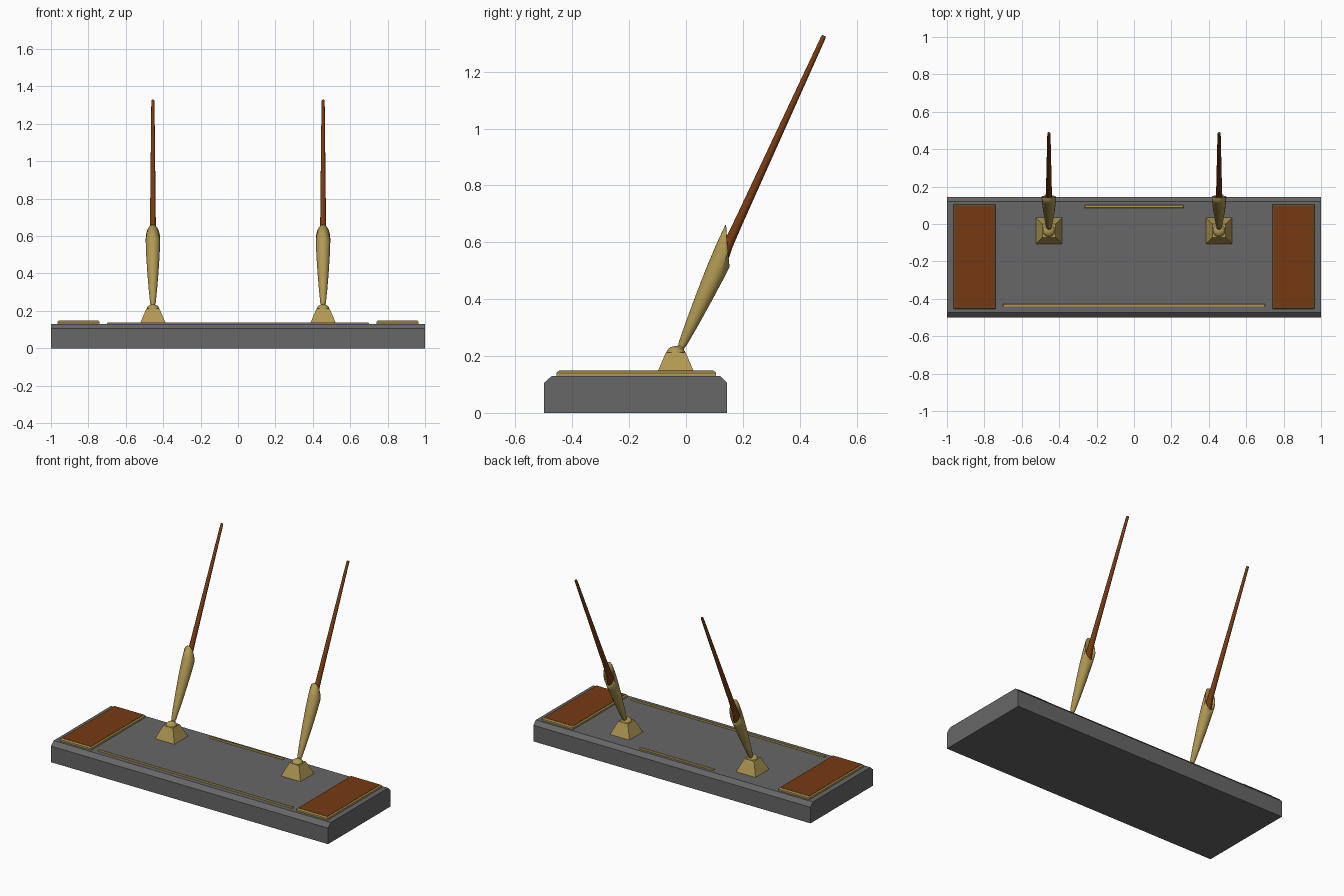
import bpy, bmesh, math
from mathutils import Vector, Matrix

if "Cube" in bpy.data.objects:
    bpy.data.objects.remove(bpy.data.objects["Cube"])


def material(name, rgb):
    m = bpy.data.materials.new(name)
    m.diffuse_color = (*rgb, 1)
    m.use_nodes = True
    m.node_tree.nodes["Principled BSDF"].inputs["Base Color"].default_value = m.diffuse_color
    return m


GREY = material("grey stone", (0.135, 0.135, 0.135))
BRASS = material("brass", (0.44, 0.32, 0.085))
WOOD = material("brown wood", (0.18, 0.042, 0.006))


def finish(name, bm, mat, smooth=False):
    bmesh.ops.recalc_face_normals(bm, faces=bm.faces)
    me = bpy.data.meshes.new(name)
    bm.to_mesh(me)
    bm.free()
    me.materials.append(mat)
    ob = bpy.data.objects.new(name, me)
    bpy.context.collection.objects.link(ob)
    if smooth:
        bpy.ops.object.select_all(action='DESELECT')
        ob.select_set(True)
        bpy.context.view_layer.objects.active = ob
        bpy.ops.object.shade_smooth_by_angle(angle=math.radians(35))
    return ob


def box(name, x0, x1, y0, y1, z0, z1, mat, inset=0.0, drop=0.0):
    """Box whose upper edge is chamfered by inset (sideways) and drop (down)."""
    bm = bmesh.new()
    levels = [(0, z0), (0, z1 - drop), (inset, z1)] if drop else [(0, z0), (inset, z1)]
    rings = [[bm.verts.new(p) for p in ((x0 + i, y0 + i, z), (x1 - i, y0 + i, z),
                                        (x1 - i, y1 - i, z), (x0 + i, y1 - i, z))]
             for i, z in levels]
    for a, b in zip(rings, rings[1:]):
        for k in range(4):
            j = (k + 1) % 4
            bm.faces.new((a[k], a[j], b[j], b[k]))
    bm.faces.new(rings[0][::-1])
    bm.faces.new(rings[-1])
    return finish(name, bm, mat)


def revolve(profile, matrix, caps, sides=20):
    """Surface of revolution from (distance, radius) pairs, placed by matrix."""
    bm = bmesh.new()
    rings = [[bm.verts.new((r * math.cos(k * math.tau / sides),
                            r * math.sin(k * math.tau / sides), t))
              for k in range(sides)] for t, r in profile]
    for a, b in zip(rings, rings[1:]):
        for k in range(sides):
            j = (k + 1) % sides
            bm.faces.new((a[k], a[j], b[j], b[k]))
    bm.faces.new(rings[0][::-1])
    if caps:
        bm.faces.new(rings[-1])
    bm.transform(matrix)
    return bm


# Stone base: side profile extruded along x, front and back top edges chamfered
bm = bmesh.new()
side = [(-0.5, 0), (0.145, 0), (0.145, 0.105), (0.12, 0.13), (-0.472, 0.13), (-0.5, 0.105)]
face = bm.faces.new([bm.verts.new((-1, y, z)) for y, z in side])
ext = bmesh.ops.extrude_face_region(bm, geom=[face])
bmesh.ops.translate(bm, vec=(2, 0, 0),
                    verts=[v for v in ext["geom"] if isinstance(v, bmesh.types.BMVert)])
finish("base", bm, GREY)

# Thin brass strips along front and back
box("front_strip", -0.7, 0.7, -0.442, -0.428, 0.125, 0.138, BRASS, 0.002, 0.003)
box("back_strip", -0.265, 0.265, 0.085, 0.101, 0.125, 0.138, BRASS, 0.002, 0.003)

TILT = math.atan2(0.505, 1.10)
for s, label in ((-1, "left"), (1, "right")):
    # End plate: brass tray with a wood panel on top
    cx = s * 0.853
    box(label + "_plate", cx - 0.112, cx + 0.112, -0.455, 0.105, 0.125, 0.148,
        BRASS, 0.006, 0.007)
    box(label + "_panel", cx - 0.105, cx + 0.105, -0.447, 0.097, 0.145, 0.1495, WOOD)

    # Pyramid foot with a dome
    px, py = s * 0.455, -0.036
    box(label + "_foot", px - 0.07, px + 0.07, py - 0.07, py + 0.07, 0.13, 0.212, BRASS, 0.035)
    bm = bmesh.new()
    bmesh.ops.create_uvsphere(bm, u_segments=20, v_segments=12, radius=0.033,
                              matrix=Matrix.Translation((px, py, 0.21)) @
                              Matrix.Diagonal((1, 1, 0.76, 1)))
    finish(label + "_dome", bm, BRASS, True)

    # Pivot ball under the tube
    bm = bmesh.new()
    bmesh.ops.create_uvsphere(bm, u_segments=16, v_segments=10, radius=0.014,
                              matrix=Matrix.Translation((px, -0.02, 0.226)))
    finish(label + "_pivot", bm, BRASS, True)

    # Tilted tube with an oblique open mouth facing back
    place = Matrix.Translation((px, -0.02, 0.225)) @ Matrix.Rotation(-TILT, 4, 'X')
    bm = revolve([(0.004, 0.010), (0.02, 0.015), (0.1, 0.0225), (0.2, 0.030), (0.3, 0.036),
                  (0.38, 0.0385), (0.56, 0.0375)], place, False, 24)
    bmesh.ops.bisect_plane(bm, geom=bm.verts[:] + bm.edges[:] + bm.faces[:],
                           plane_co=Vector((0, 0.138, 0.665)),
                           plane_no=Vector((0, 0.14, 0.014)), clear_outer=True)
    tube = finish(label + "_tube", bm, BRASS, True)
    wall = tube.modifiers.new("wall", 'SOLIDIFY')
    wall.thickness = 0.003
    wall.offset = -1

    # Wooden pen, thicker inside the tube and tapering to its end
    bm = revolve([(0.2, 0.022), (0.3, 0.027), (0.345, 0.024), (0.40, 0.0175),
                  (0.5, 0.0155), (1.205, 0.0085), (1.212, 0.007)], place, True, 16)
    finish(label + "_pen", bm, WOOD, True)
